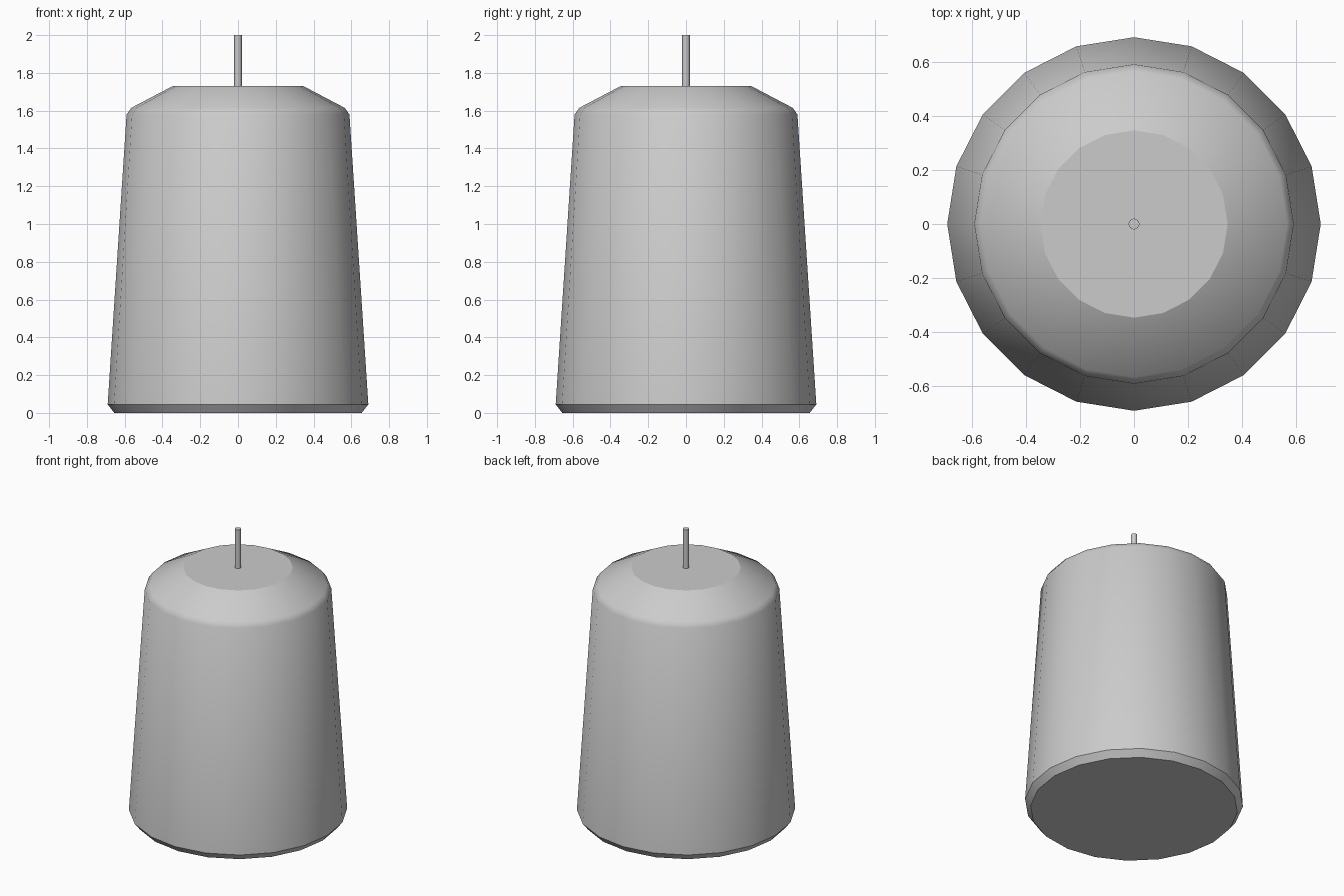
import bpy, bmesh, math

if "Cube" in bpy.data.objects:
    bpy.data.objects.remove(bpy.data.objects["Cube"])


def lathe(name, profile, sides):
    """Closed solid of revolution from (radius, z) points, bottom to top."""
    bm = bmesh.new()
    rings = []
    for r, z in profile:
        rings.append([bm.verts.new((r * math.cos(2 * math.pi * i / sides),
                                    r * math.sin(2 * math.pi * i / sides), z))
                      for i in range(sides)])
    for low, high in zip(rings, rings[1:]):
        for i in range(sides):
            j = (i + 1) % sides
            bm.faces.new((low[i], low[j], high[j], high[i]))
    caps = [bm.faces.new(rings[0][::-1]), bm.faces.new(rings[-1])]
    bm.normal_update()
    mesh = bpy.data.meshes.new(name)
    bm.faces.index_update()
    cap_ids = [f.index for f in caps]
    bm.to_mesh(mesh)
    bm.free()
    obj = bpy.data.objects.new(name, mesh)
    bpy.context.collection.objects.link(obj)
    bpy.ops.object.select_all(action='DESELECT')
    obj.select_set(True)
    bpy.context.view_layer.objects.active = obj
    bpy.ops.object.shade_smooth_by_angle(angle=math.radians(35))
    # flat end caps
    for i in cap_ids:
        mesh.polygons[i].use_smooth = False
    return obj


# Tapered body with chamfered base and sloping shoulder
lathe("body", [(0.655, 0), (0.69, 0.045), (0.59, 1.58),
               (0.565, 1.615), (0.346, 1.73)], 20)

# Thin rod standing on the top
lathe("top_rod", [(0.02, 1.72), (0.02, 2.0)], 16)
